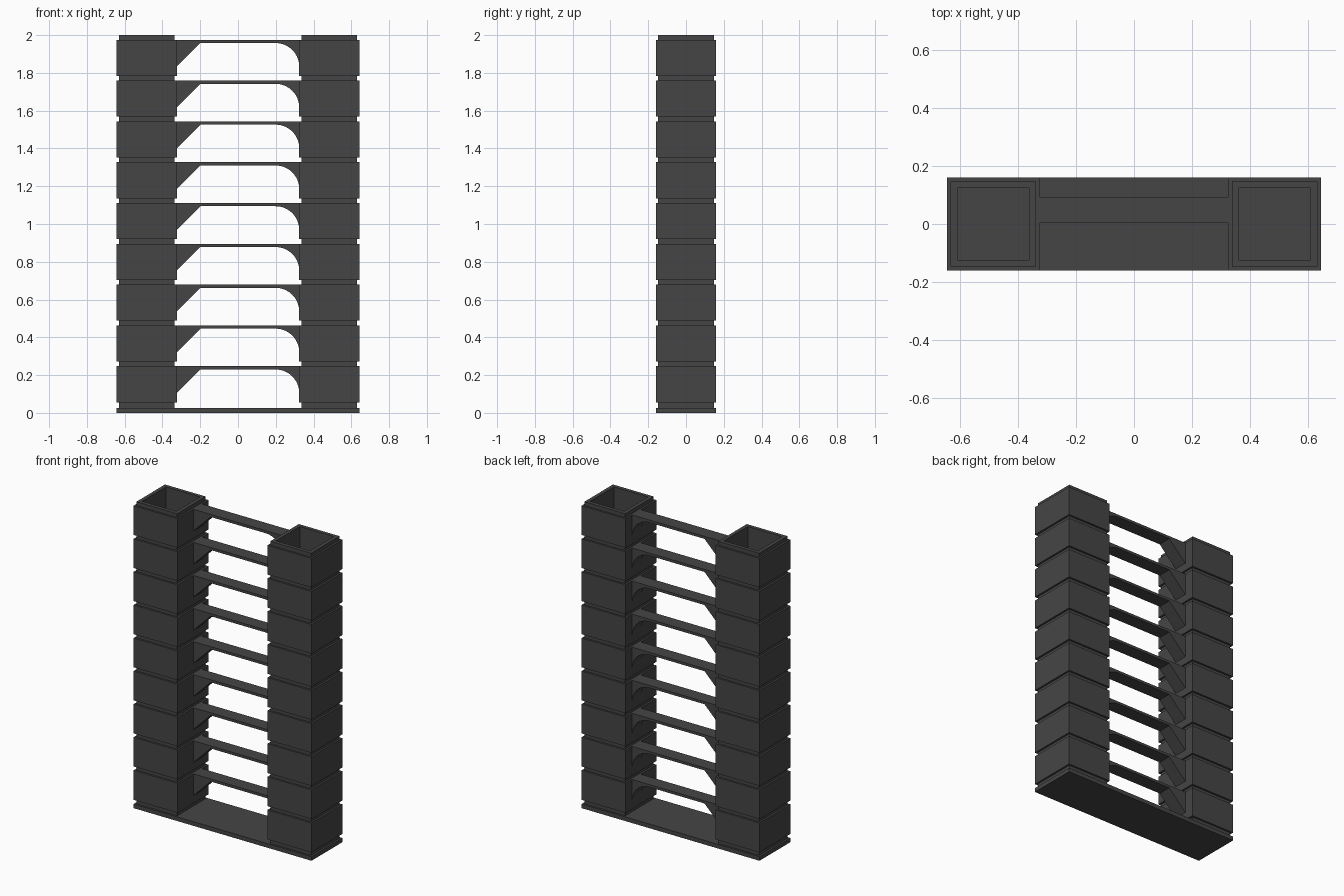
import bpy, bmesh
from math import sin, cos, pi

if "Cube" in bpy.data.objects:
    bpy.data.objects.remove(bpy.data.objects["Cube"])

FLOORS, PITCH = 9, 0.216
BASE, NECK, TOP1 = 0.027, 0.054, 0.247     # base top, first neck top, first block top
CX, BLOCK, INSET, HOLE = 0.4835, 0.1595, 0.147, 0.123

mat = bpy.data.materials.new("dark_plastic")
mat.diffuse_color = (0.06, 0.06, 0.06, 1)
mat.use_nodes = True
mat.node_tree.nodes["Principled BSDF"].inputs["Base Color"].default_value = mat.diffuse_color


def finish(name, bm):
    bmesh.ops.recalc_face_normals(bm, faces=bm.faces)
    mesh = bpy.data.meshes.new(name)
    bm.to_mesh(mesh)
    bm.free()
    mesh.materials.append(mat)
    obj = bpy.data.objects.new(name, mesh)
    bpy.context.collection.objects.link(obj)
    return obj


def square_stack(name, cx, profile):
    """Square rings (half_x, half_y, z) skinned in order, capped at both ends."""
    bm = bmesh.new()
    rings = [[bm.verts.new((cx + sx * hx, sy * hy, z))
              for sx, sy in ((-1, -1), (1, -1), (1, 1), (-1, 1))]
             for hx, hy, z in profile]
    for a, b in zip(rings, rings[1:]):
        for i in range(4):
            j = (i + 1) % 4
            bm.faces.new((a[i], a[j], b[j], b[i]))
    bm.faces.new(rings[0])
    bm.faces.new(rings[-1])
    return finish(name, bm)


# Base plate
square_stack("base_plate", 0, [(0.643, BLOCK, 0), (0.643, BLOCK, BASE)])

# Two hollow towers: grooved outside, straight well inside, open at the top
profile = [(INSET, INSET, BASE)]
for i in range(FLOORS):
    top = TOP1 + i * PITCH
    low = NECK if i == 0 else top - PITCH + 0.025
    profile += [(INSET, INSET, low), (BLOCK, BLOCK, low),
                (BLOCK, BLOCK, top), (INSET, INSET, top)]
profile += [(INSET, INSET, 2.0), (HOLE, HOLE, 2.0), (HOLE, HOLE, BASE + 0.001)]
for name, side in (("left_tower", -1), ("right_tower", 1)):
    square_stack(name, side * CX, profile)

# Bridges: straight 45 degree support on the left, quarter-round on the right
R, UNDER, END = 0.125, TOP1 - 0.017, 0.324
outline = [(-END, TOP1), (-END, UNDER - R), (-END + R, UNDER)]
outline += [(END - R + R * sin(a), UNDER - R + R * cos(a))
            for a in (k * pi / 2 / 16 for k in range(17))]
outline += [(END, TOP1)]
bm = bmesh.new()
face = bm.faces.new([bm.verts.new((x, 0.003, z)) for x, z in outline])
ext = bmesh.ops.extrude_face_region(bm, geom=[face])
bmesh.ops.translate(bm, vec=(0, 0.09, 0),
                    verts=[v for v in ext["geom"] if isinstance(v, bmesh.types.BMVert)])
bridges = finish("bridges", bm)
arr = bridges.modifiers.new("floors", 'ARRAY')
arr.count = FLOORS
arr.use_relative_offset = False
arr.use_constant_offset = True
arr.constant_offset_displace = (0, 0, PITCH)
